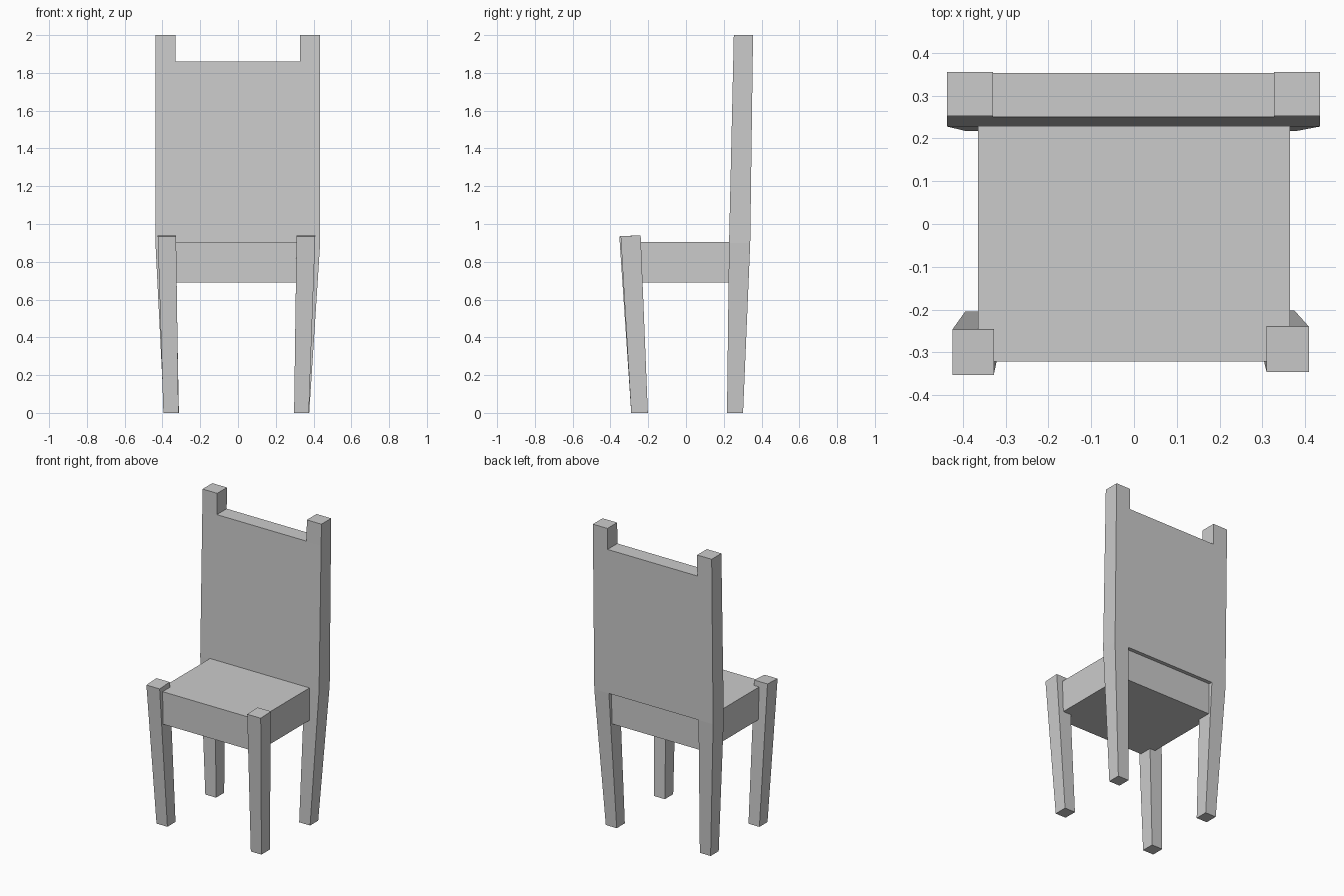
import bpy
import bmesh

cube = bpy.data.objects.get("Cube")
if cube:
    bpy.data.objects.remove(cube, do_unlink=True)

# Single plain grey material
grey = bpy.data.materials.new("plain_grey")
grey.use_nodes = True
colour = (0.6, 0.6, 0.6, 1)
grey.diffuse_color = colour
grey.node_tree.nodes["Principled BSDF"].inputs["Base Color"].default_value = colour


def finish(bm, name):
    bmesh.ops.recalc_face_normals(bm, faces=bm.faces)
    mesh = bpy.data.meshes.new(name)
    bm.to_mesh(mesh)
    bm.free()
    mesh.materials.append(grey)
    obj = bpy.data.objects.new(name, mesh)
    bpy.context.collection.objects.link(obj)
    return obj


def block(name, bottom, top, z0, z1, tilt=0.0):
    """Box lofted between two (x0, x1, y0, y1) rectangles."""
    bm = bmesh.new()
    bmesh.ops.create_cube(bm, size=1)
    for v in bm.verts:
        x0, x1, y0, y1 = top if v.co.z > 0 else bottom
        z = z1 - (tilt if v.co.y < 0 else 0) if v.co.z > 0 else z0
        v.co = (x1 if v.co.x > 0 else x0, y1 if v.co.y > 0 else y0, z)
    return finish(bm, name)


# Seat
seat_area = (-0.365, 0.365, -0.322, 0.315)
block("seat", seat_area, seat_area, 0.69, 0.905)

# Splayed front legs, slightly uneven
block("front_leg_right", (-0.395, -0.315, -0.29, -0.205),
      (-0.425, -0.328, -0.353, -0.247), 0, 0.94, 0.005)
block("front_leg_left", (0.297, 0.375, -0.29, -0.202),
      (0.31, 0.409, -0.346, -0.24), 0, 0.94, 0.005)

# Back frame: legs, panel and posts in one piece
# Each row: height, front y, back y, four column x positions
rows = [
    (0.0, 0.217, 0.302, (-0.392, -0.313, 0.297, 0.377)),
    (0.9, 0.228, 0.34, (-0.437, -0.33, 0.328, 0.435)),
    (1.86, 0.25, 0.353, (-0.437, -0.33, 0.328, 0.435)),
    (2.0, 0.253, 0.355, (-0.437, -0.33, 0.328, 0.435)),
]
bm = bmesh.new()
layers = []
for side in (1, 2):
    layers.append([[bm.verts.new((x, row[side], row[0])) for x in row[3]]
                   for row in rows])
front, back = layers
cells = [(r, c) for r in range(3) for c in range(3) if r == 1 or c != 1]
for r, c in cells:
    corners = [(r, c), (r, c + 1), (r + 1, c + 1), (r + 1, c)]
    for layer in layers:
        bm.faces.new([layer[i][j] for i, j in corners])
    # Close the rim wherever there is no neighbouring cell
    neighbours = [(r - 1, c), (r, c + 1), (r + 1, c), (r, c - 1)]
    for k, cell in enumerate(neighbours):
        if cell not in cells:
            (i, j), (m, n) = corners[k], corners[(k + 1) % 4]
            bm.faces.new([front[i][j], front[m][n], back[m][n], back[i][j]])
finish(bm, "back_frame")
